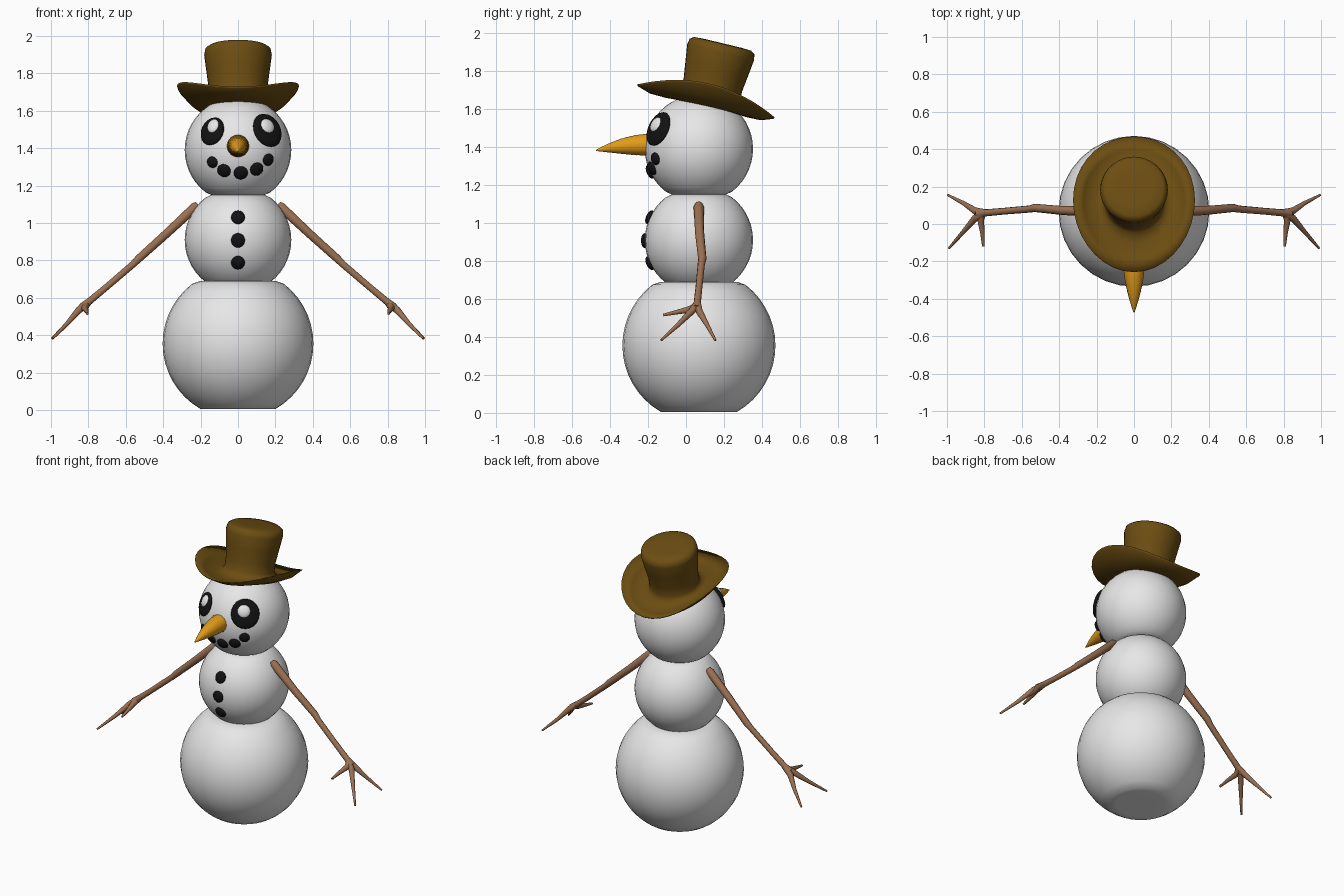
import bpy, bmesh, math
from mathutils import Vector, Matrix

if "Cube" in bpy.data.objects:
    bpy.data.objects.remove(bpy.data.objects["Cube"])


def material(name, rgb):
    m = bpy.data.materials.new(name)
    m.diffuse_color = (*rgb, 1)
    m.use_nodes = True
    m.node_tree.nodes["Principled BSDF"].inputs["Base Color"].default_value = m.diffuse_color
    return m


SNOW = material("snow_white", (0.8, 0.8, 0.8))
COAL = material("coal_black", (0.006, 0.006, 0.006))
FELT = material("felt_brown", (0.15, 0.075, 0.006))
WOOD = material("wood_brown", (0.33, 0.165, 0.085))
CARROT = material("carrot_orange", (0.75, 0.33, 0.01))

AXIS_Y = 0.068          # the snowballs share this centre line
HEAD = Vector((0, AXIS_Y, 1.39))
CHEST = Vector((0, AXIS_Y, 0.91))
BALL_R = 0.285


def finish(name, bm, mat):
    bmesh.ops.recalc_face_normals(bm, faces=bm.faces)
    for f in bm.faces:
        f.smooth = True
    me = bpy.data.meshes.new(name)
    bm.to_mesh(me)
    bm.free()
    me.materials.append(mat)
    ob = bpy.data.objects.new(name, me)
    bpy.context.collection.objects.link(ob)
    return ob


def snowball(name, centre, r, low, high):
    """Sphere with flattened bottom and top."""
    bm = bmesh.new()
    bmesh.ops.create_uvsphere(bm, u_segments=32, v_segments=24, radius=r)
    bmesh.ops.translate(bm, verts=bm.verts, vec=centre)
    for v in bm.verts:
        v.co.z = min(max(v.co.z, low), high)
    return finish(name, bm, SNOW)


def pebble(name, mat, centre, x, z, rx, ry, depth, out=0.0):
    """Flattened ellipsoid lying on the front of a snowball at (x, z)."""
    dx, dz = x, z - centre.z
    n = Vector((dx, -math.sqrt(BALL_R ** 2 - dx * dx - dz * dz), dz)).normalized()
    bm = bmesh.new()
    bmesh.ops.create_uvsphere(bm, u_segments=20, v_segments=12, radius=1)
    turn = n.to_track_quat('Z', 'Y').to_matrix().to_4x4()
    place = Matrix.Translation(centre + n * (BALL_R + out))
    bm.transform(place @ turn @ Matrix.Diagonal((rx, ry, depth, 1)))
    return finish(name, bm, mat)


def tubes(name, paths, mat, sides=3):
    """Tapered tubes; each path point is (x, y, z, radius)."""
    cu = bpy.data.curves.new(name, 'CURVE')
    cu.dimensions = '3D'
    cu.bevel_depth = 1
    cu.bevel_resolution = sides
    cu.use_fill_caps = True
    for path in paths:
        sp = cu.splines.new('POLY')
        sp.points.add(len(path) - 1)
        for p, (x, y, z, r) in zip(sp.points, path):
            p.co = (x, y, z, 1)
            p.radius = r
        sp.use_smooth = True
    cu.materials.append(mat)
    ob = bpy.data.objects.new(name, cu)
    bpy.context.collection.objects.link(ob)
    bpy.ops.object.select_all(action='DESELECT')
    ob.select_set(True)
    bpy.context.view_layer.objects.active = ob
    bpy.ops.object.convert(target='MESH')
    bpy.ops.object.shade_smooth_by_angle(angle=math.radians(50))


# Snowballs
snowball("body_base", Vector((0, AXIS_Y, 0.355)), 0.403, 0.005, 0.69)
snowball("body_middle", CHEST, BALL_R, 0.64, 1.15)
snowball("head", HEAD, BALL_R, 1.15, 1.66)

# Coal buttons and smile
for i, z in enumerate((0.788, 0.907, 1.03)):
    pebble(f"button_{i + 1}", COAL, CHEST, 0, z, 0.037, 0.039, 0.02)
smile = [(-0.137, 1.325, 0.031), (-0.075, 1.28, 0.037), (0.015, 1.268, 0.038),
         (0.10, 1.288, 0.037), (0.162, 1.338, 0.033)]
for i, (x, z, r) in enumerate(smile):
    pebble(f"smile_coal_{i + 1}", COAL, HEAD, x, z, r, r, 0.018)

# Eyes of uneven size, each with a pale glint
pebble("eye_right", COAL, HEAD, -0.137, 1.49, 0.07, 0.079, 0.022)
pebble("eye_left", COAL, HEAD, 0.157, 1.495, 0.09, 0.095, 0.024)
pebble("eye_glint_right", SNOW, HEAD, -0.125, 1.51, 0.033, 0.04, 0.016, 0.017)
pebble("eye_glint_left", SNOW, HEAD, 0.147, 1.51, 0.042, 0.042, 0.018, 0.018)

# Carrot nose: drooping cone with shallow ridges
nose = []
for i in range(25):
    t = i / 24
    r = 0.058 * (1 - t ** 1.8) + 0.003
    nose.append((0, -0.18 - 0.293 * t, 1.412 - 0.03 * t * t,
                 r * (1 if i % 2 else 0.96)))
tubes("carrot_nose", [nose], CARROT, 5)

# Twig arms with three fingers
arm = [(0.215, 0.067, 1.10, 0.018), (0.23, 0.067, 1.085, 0.027),
       (0.38, 0.072, 0.945, 0.024), (0.53, 0.086, 0.81, 0.022),
       (0.56, 0.08, 0.78, 0.019), (0.70, 0.068, 0.66, 0.018),
       (0.79, 0.06, 0.585, 0.019), (0.835, 0.055, 0.55, 0.022)]
fingers = [
    [(0.80, 0.06, 0.575, 0.02), (0.85, 0.07, 0.535, 0.019),
     (0.91, 0.11, 0.465, 0.012), (0.995, 0.155, 0.382, 0.006)],
    [(0.80, 0.06, 0.575, 0.02), (0.85, 0.03, 0.535, 0.019),
     (0.915, -0.045, 0.46, 0.012), (0.99, -0.13, 0.383, 0.006)],
    [(0.81, 0.06, 0.565, 0.02), (0.82, 0.02, 0.545, 0.018),
     (0.81, -0.05, 0.53, 0.012), (0.805, -0.12, 0.515, 0.007)],
]
for side, s in (("left", 1), ("right", -1)):
    tubes(f"twig_arm_{side}",
          [[(s * x, y, z, r) for x, y, z, r in p] for p in [arm] + fingers], WOOD)

# Hat: rings of (x radius, y radius, height, side curl, y shift), top to underside
rings = [(0.10, 0.10, 0.333, 0, 0), (0.155, 0.155, 0.33, 0, 0),
         (0.175, 0.175, 0.316, 0, 0), (0.181, 0.181, 0.285, 0, 0),
         (0.17, 0.17, 0.20, 0, 0), (0.158, 0.158, 0.11, 0, 0),
         (0.158, 0.158, 0.05, 0, 0), (0.17, 0.172, 0.02, 0.005, 0),
         (0.205, 0.22, 0.0, 0.02, -0.005), (0.27, 0.30, 0.0, 0.055, -0.01),
         (0.326, 0.373, 0.017, 0.093, -0.015),
         (0.322, 0.368, 0.009, 0.092, -0.015), (0.27, 0.30, -0.014, 0.052, -0.01),
         (0.205, 0.22, -0.016, 0.018, -0.005), (0.15, 0.15, -0.012, 0, 0)]
SEG = 36
bm = bmesh.new()
loops = []
for rx, ry, h, curl, shift in rings:
    loop = []
    for k in range(SEG):
        a = math.tau * k / SEG
        c = math.cos(a)
        loop.append(bm.verts.new((rx * c, ry * math.sin(a) + shift, h + curl * c * c)))
    loops.append(loop)
for a, b in zip(loops, loops[1:]):
    for k in range(SEG):
        j = (k + 1) % SEG
        bm.faces.new((a[k], a[j], b[j], b[k]))
bm.faces.new(loops[0])
bm.faces.new(loops[-1])
bm.transform(Matrix.Translation((0, 0.116, 1.622)) @ Matrix.Rotation(math.radians(-13.5), 4, 'X'))
finish("hat", bm, FELT)
